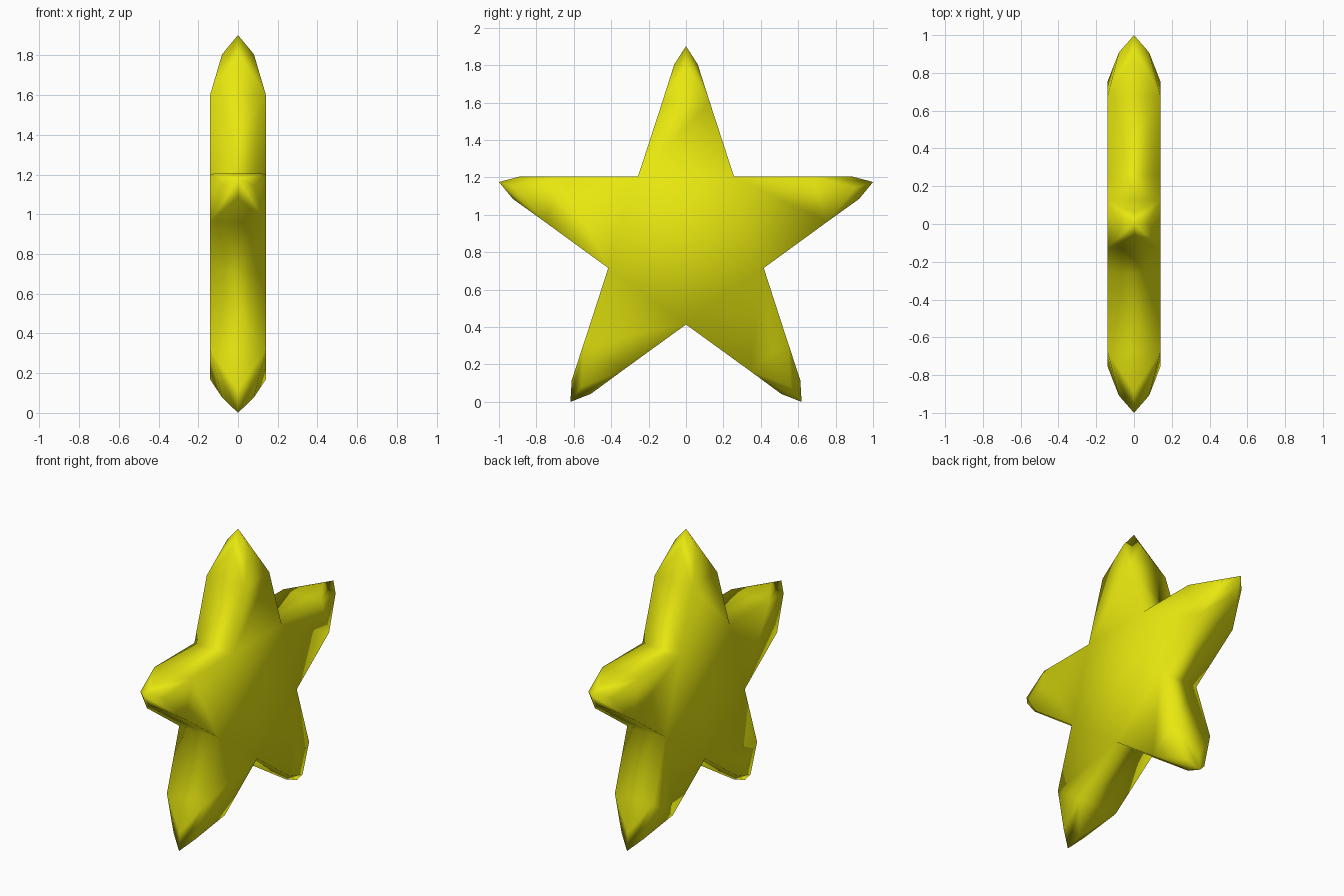
import bpy, bmesh, math

if "Cube" in bpy.data.objects:
    bpy.data.objects.remove(bpy.data.objects["Cube"])

R_TIP, R_IN, HALF = 1.0515, 0.437, 0.14   # tip radius, notch radius, half thickness
CZ = R_TIP * math.cos(math.radians(36))   # centre height, lower tips touch z = 0

mat = bpy.data.materials.new("bright_yellow")
mat.diffuse_color = (0.8, 0.8, 0.005, 1)
mat.use_nodes = True
mat.node_tree.nodes["Principled BSDF"].inputs["Base Color"].default_value = mat.diffuse_color

bm = bmesh.new()


def vert(angle, r, lat, x):
    """Vertex at radius r along an arm direction, shifted sideways by lat."""
    y = r * math.sin(angle) + lat * math.cos(angle)
    z = CZ + r * math.cos(angle) - lat * math.sin(angle)
    return bm.verts.new((x, y, z))


step = math.radians(72)
# notch edges, one pair between each two arms
notch = [{s: vert((k + 0.5) * step, R_IN, 0, s * HALF) for s in (-1, 1)} for k in range(5)]

# arms with faceted, pointed ends
for k in range(5):
    a = k * step
    tip = vert(a, R_TIP, 0, 0)
    side = {l: vert(a, 0.953, l * 0.063, 0) for l in (-1, 1)}
    face = {s: vert(a, 0.955, 0, s * 0.08) for s in (-1, 1)}
    edge = {(l, s): vert(a, 0.752, l * 0.127, s * HALF) for l in (-1, 1) for s in (-1, 1)}
    inner = {-1: notch[k - 1], 1: notch[k]}
    for s in (-1, 1):
        bm.faces.new((inner[-1][s], edge[-1, s], edge[1, s], inner[1][s]))
        bm.faces.new((edge[-1, s], face[s], edge[1, s]))
    for l in (-1, 1):
        bm.faces.new((inner[l][-1], edge[l, -1], edge[l, 1], inner[l][1]))
        bm.faces.new((edge[l, -1], side[l], edge[l, 1]))
        for s in (-1, 1):
            bm.faces.new((edge[l, s], face[s], tip, side[l]))

# central pentagons
for s in (-1, 1):
    bm.faces.new([n[s] for n in notch])

bmesh.ops.recalc_face_normals(bm, faces=bm.faces[:])
for f in bm.faces:
    f.smooth = True

mesh = bpy.data.meshes.new("star")
bm.to_mesh(mesh)
bm.free()
mesh.materials.append(mat)
bpy.context.collection.objects.link(bpy.data.objects.new("star", mesh))
